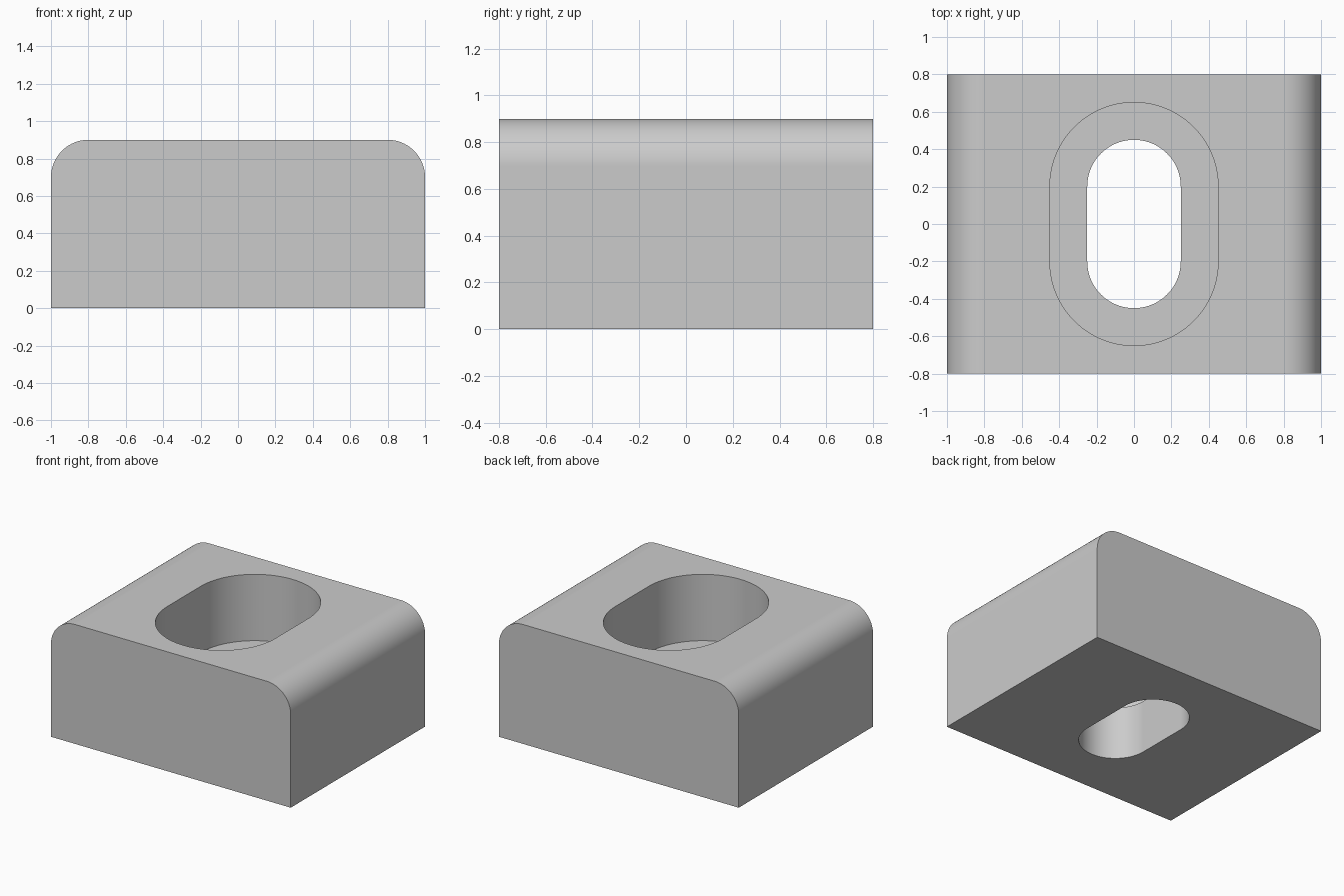
import bpy
import bmesh
from math import sin, cos, pi, radians

default_cube = bpy.data.objects.get("Cube")
if default_cube:
    bpy.data.objects.remove(default_cube, do_unlink=True)

WIDTH, DEPTH, HEIGHT, FILLET = 2.0, 1.6, 0.9, 0.2
SLOT_STRAIGHT = 0.2      # half length of the slots' straight sides
SLOT_RADIUS, RECESS_RADIUS, RECESS_FLOOR = 0.25, 0.45, 0.4

grey = bpy.data.materials.new("light grey")
grey.use_nodes = True
grey.diffuse_color = (0.6, 0.6, 0.6, 1)
grey.node_tree.nodes["Principled BSDF"].inputs["Base Color"].default_value = (0.6, 0.6, 0.6, 1)


def arc(cx, cy, radius, start, end, steps):
    """Points along a circular arc, angles in radians."""
    angles = [start + (end - start) * i / steps for i in range(steps + 1)]
    return [(cx + radius * cos(a), cy + radius * sin(a)) for a in angles]


def extrude_outline(name, points, offset):
    """Solid made by sweeping a closed outline of 3D points along an offset."""
    bm = bmesh.new()
    face = bm.faces.new([bm.verts.new(p) for p in points])
    swept = bmesh.ops.extrude_face_region(bm, geom=[face])["geom"]
    bmesh.ops.translate(bm, vec=offset,
                        verts=[v for v in swept if isinstance(v, bmesh.types.BMVert)])
    bmesh.ops.recalc_face_normals(bm, faces=bm.faces)
    mesh = bpy.data.meshes.new(name)
    bm.to_mesh(mesh)
    bm.free()
    mesh.materials.append(grey)
    obj = bpy.data.objects.new(name, mesh)
    bpy.context.collection.objects.link(obj)
    return obj


def slot_cutter(name, radius, bottom, top):
    """Upright obround solid, long along y."""
    outline = (arc(0, SLOT_STRAIGHT, radius, 0, pi, 48)
               + arc(0, -SLOT_STRAIGHT, radius, pi, 2 * pi, 48))
    return extrude_outline(name, [(x, y, bottom) for x, y in outline], (0, 0, top - bottom))


# Block with rounded upper side edges
side, shoulder = WIDTH / 2, HEIGHT - FILLET
profile = ([(-side, 0), (side, 0)]
           + arc(side - FILLET, shoulder, FILLET, 0, pi / 2, 24)
           + arc(FILLET - side, shoulder, FILLET, pi / 2, pi, 24))
block = extrude_outline("slotted_block", [(x, -DEPTH / 2, z) for x, z in profile], (0, DEPTH, 0))

# Wide recess from the top and narrower slot right through
cutters = [slot_cutter("recess_cutter", RECESS_RADIUS, RECESS_FLOOR, HEIGHT + 0.2),
           slot_cutter("through_slot_cutter", SLOT_RADIUS, -0.2, RECESS_FLOOR + 0.2)]
bpy.ops.object.select_all(action='DESELECT')
block.select_set(True)
bpy.context.view_layer.objects.active = block
for cutter in cutters:
    cutter.hide_render = True
    cut = block.modifiers.new(cutter.name, 'BOOLEAN')
    cut.operation = 'DIFFERENCE'
    cut.solver = 'EXACT'
    cut.object = cutter
    bpy.ops.object.modifier_apply(modifier=cut.name)
    bpy.data.objects.remove(cutter, do_unlink=True)

# Smooth curves, crisp edges, flat faces kept flat
bpy.ops.object.shade_smooth_by_angle(angle=radians(30))
weighted = block.modifiers.new("flat_face_normals", 'WEIGHTED_NORMAL')
weighted.keep_sharp = True
